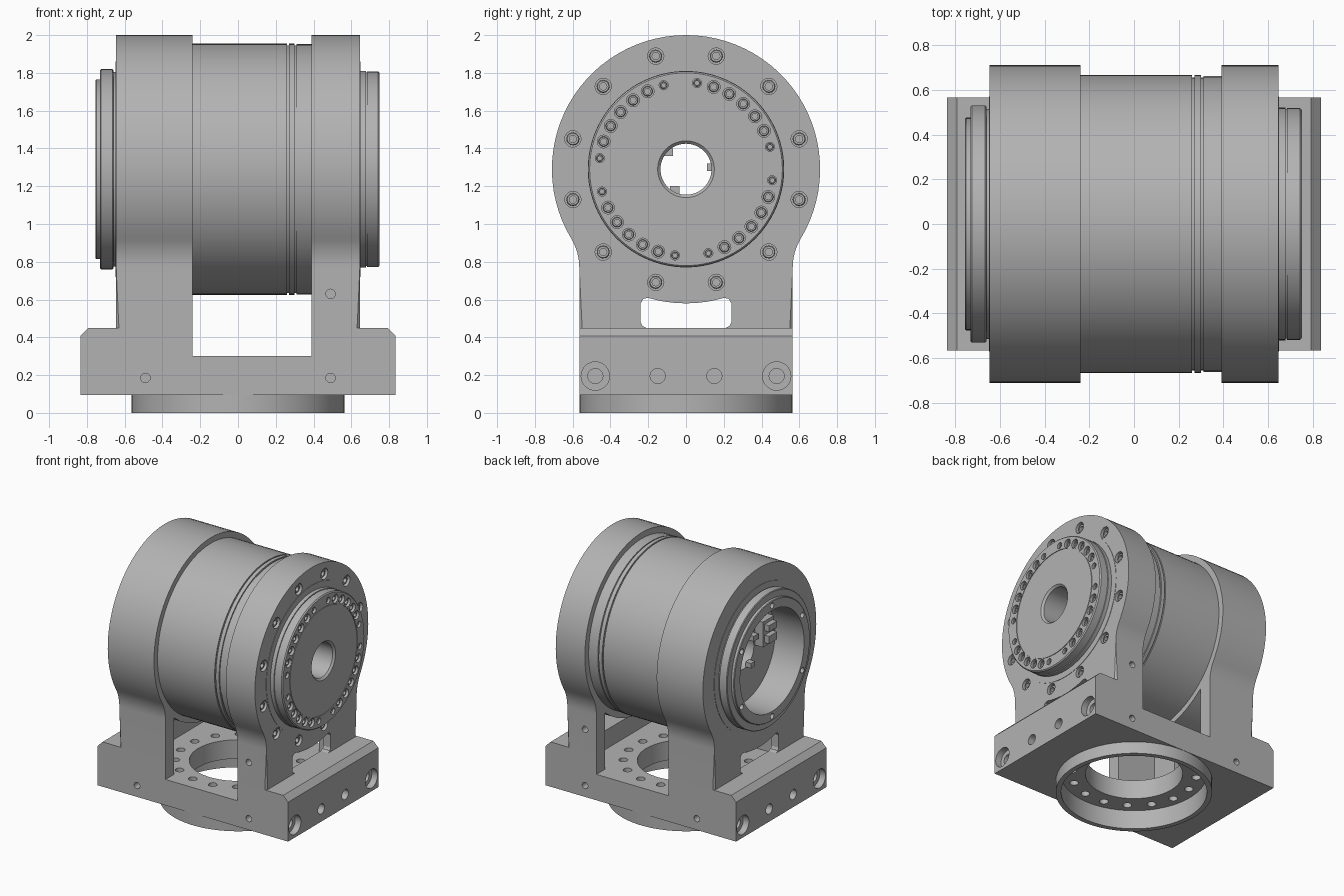
import bpy, bmesh
from math import sin, cos, pi, radians, sqrt, atan2
from mathutils import Matrix, Vector

if "Cube" in bpy.data.objects:
    bpy.data.objects.remove(bpy.data.objects["Cube"])

AXIS_Z = 1.29      # height of the drum axis
ARM_R = 0.71       # radius of the arm collars

grey = bpy.data.materials.new("machined grey")
grey.use_nodes = True
grey.diffuse_color = (0.45, 0.45, 0.45, 1)
grey.node_tree.nodes["Principled BSDF"].inputs["Base Color"].default_value = grey.diffuse_color

TURN = {"X": Matrix.Rotation(pi / 2, 4, "Y"), "Y": Matrix.Rotation(pi / 2, 4, "X"), "Z": Matrix()}


def finish(bm, name):
    bmesh.ops.recalc_face_normals(bm, faces=bm.faces)
    mesh = bpy.data.meshes.new(name)
    bm.to_mesh(mesh)
    bm.free()
    mesh.materials.append(grey)
    obj = bpy.data.objects.new(name, mesh)
    bpy.context.collection.objects.link(obj)
    return obj


def rod(bm, r, loc, axis, depth, seg=20):
    bmesh.ops.create_cone(bm, cap_ends=True, segments=seg, radius1=r, radius2=r, depth=depth,
                          matrix=Matrix.Translation(loc) @ TURN[axis])


def lathe(bm, profile, centre, axis="X", seg=96):
    """Turn a closed (position along axis, radius) profile."""
    rings = []
    for i in range(seg):
        a = 2 * pi * i / seg
        ring = []
        for t, r in profile:
            u, v = r * cos(a), r * sin(a)
            p = Vector((t, u, v) if axis == "X" else (u, v, t))
            ring.append(bm.verts.new(p + Vector(centre)))
        rings.append(ring)
    n = len(profile)
    for i in range(seg):
        a, b = rings[i], rings[(i + 1) % seg]
        for j in range(n):
            k = (j + 1) % n
            bm.faces.new((a[j], a[k], b[k], b[j]))


def prism(bm, outline, lo, hi, axis="X"):
    """Extrude a closed outline: (y, z) along X or (x, z) along Y."""
    def at(t, p):
        return (t, p[0], p[1]) if axis == "X" else (p[0], t, p[1])
    a = [bm.verts.new(at(lo, p)) for p in outline]
    b = [bm.verts.new(at(hi, p)) for p in outline]
    ends = [bm.faces.new(a), bm.faces.new(b)]
    for i in range(len(a)):
        j = (i + 1) % len(a)
        bm.faces.new((a[i], a[j], b[j], b[i]))
    return ends


def boolean(target, tool, mode="DIFFERENCE"):
    mod = target.modifiers.new("cut", "BOOLEAN")
    mod.operation, mod.object, mod.solver = mode, tool, "EXACT"
    bpy.context.view_layer.objects.active = target
    bpy.ops.object.modifier_apply(modifier=mod.name)
    bpy.data.objects.remove(tool)


def smooth(obj):
    bpy.ops.object.select_all(action="DESELECT")
    obj.select_set(True)
    bpy.context.view_layer.objects.active = obj
    bpy.ops.object.shade_smooth_by_angle(angle=radians(25))


def polar(r, degrees):
    """Point on a circle round the drum axis, clockwise from the top."""
    a = radians(degrees)
    return r * sin(a), AXIS_Z + r * cos(a)


def under_arc(half, steps=12):
    """Points along the underside of the collar, from +half to -half in y."""
    ys = [half - 2 * half * i / steps for i in range(steps + 1)]
    return [(y, AXIS_Z - sqrt(ARM_R ** 2 - y * y)) for y in ys]


# base block with a notch between the arms and chamfered ends
bm = bmesh.new()
prism(bm, [(-.835, .095), (.835, .095), (.835, .407), (.792, .45), (.39, .45), (.39, .3),
           (-.24, .3), (-.24, .45), (-.792, .45), (-.835, .407)], -.565, .565, "Y")
frame = finish(bm, "frame")

# arm outline: collar circle, concave neck, straight legs
HALF, FIL = .565, .3
drop = sqrt((ARM_R + FIL) ** 2 - (HALF + FIL) ** 2)
start = atan2(HALF + FIL, -drop)
side = [polar(ARM_R, i / 28 * start * 180 / pi) for i in range(29)]
sweep = atan2(drop, HALF + FIL)
for i in range(1, 9):
    a = sweep * (1 - i / 8)
    side.append((HALF + FIL - FIL * cos(a), AXIS_Z - drop + FIL * sin(a)))
side.append((HALF, .2))
outline = side + [(-y, z) for y, z in reversed(side[1:])]

for inner, outer in ((.39, .645), (-.24, -.645)):
    bm = bmesh.new()
    ends = prism(bm, outline, inner, outer)
    bmesh.ops.bevel(bm, geom=list(ends[1].edges), offset=.026, segments=1, affect="EDGES")
    boolean(frame, finish(bm, "arm"), "UNION")

# round foot under the base
bm = bmesh.new()
rod(bm, .563, (0, 0, .06), "Z", .12, 96)
boolean(frame, finish(bm, "foot"), "UNION")

# bore for the drum
bm = bmesh.new()
rod(bm, .55, (0, 0, AXIS_Z), "X", 2, 96)
boolean(frame, finish(bm, "drum_bore"))

# hollow between the legs and the window through both arms
bm = bmesh.new()
prism(bm, [(-.46, .3), (.46, .3)] + under_arc(.46), -.58, .58)
boolean(frame, finish(bm, "leg_pocket"))
bm = bmesh.new()
prism(bm, [(-.24, .48), (-.23, .46), (-.21, .45), (.21, .45), (.23, .46), (.24, .48), (.24, .58),
           (.225, .605)] + under_arc(.2) + [(-.225, .605), (-.24, .58)], -.9, .9)
boolean(frame, finish(bm, "window"))

# stepped opening through the foot and floor
bm = bmesh.new()
rod(bm, .525, (0, 0, 0), "Z", .3, 96)
boolean(frame, finish(bm, "foot_recess"))
bm = bmesh.new()
rod(bm, .35, (0, 0, .2), "Z", .4, 72)
for i in range(16):
    a = 2 * pi * (i + .5) / 16
    rod(bm, .032, (.45 * cos(a), .45 * sin(a), .24), "Z", .24)
boolean(frame, finish(bm, "floor_holes"))

# collar bolt holes, end holes and side holes
COLLAR = [polar(.62, 15 + 30 * i) for i in range(12)]
bm = bmesh.new()
for y, z in COLLAR:
    rod(bm, .043, (.645, y, z), "X", .1)
for s in (-1, 1):
    for y in (-.48, .48):
        rod(bm, .075, (s * .835, y, .195), "X", .1, 28)
    for y in (-.15, .15):
        rod(bm, .04, (s * .835, y, .195), "X", .16)
    for x, z in ((-.49, .185), (.49, .185), (.49, .63)):
        rod(bm, .025, (x, s * .565, z), "Y", .12)
boolean(frame, finish(bm, "bolt_holes"))
bm = bmesh.new()
for s in (-1, 1):
    for y in (-.48, .48):
        rod(bm, .04, (s * .75, y, .195), "X", .2)
boolean(frame, finish(bm, "deep_holes"))
smooth(frame)

# turned drum with grooves, output flange, rear rim, rear cavity and centre bore
bm = bmesh.new()
lathe(bm, [(-.755, .4), (-.755, .47), (-.75, .475), (-.73, .475), (-.73, .525), (-.725, .53),
           (-.665, .53), (-.66, .525), (-.66, .515), (-.648, .515), (-.648, .57), (-.3, .57),
           (-.3, .665), (.26, .665), (.26, .655), (.27, .655), (.27, .665), (.3, .665),
           (.3, .655), (.31, .655), (.31, .662), (.45, .662), (.45, .57), (.648, .57),
           (.648, .52), (.678, .52), (.678, .512), (.684, .512), (.684, .518), (.742, .518),
           (.75, .51), (.75, .424), (.745, .424), (.745, .418), (.75, .418), (.75, .15),
           (.735, .135), (-.5, .135), (-.5, .4)], (0, 0, AXIS_Z))
drum = finish(bm, "drum")

# flange screw holes: four groups of seven, end ones smaller; rear rim holes
FLANGE = [(*polar(.46, 90 * q + 7.3 + 11.3 * i), .024 if i in (0, 6) else .034)
          for q in range(4) for i in range(7)]
bm = bmesh.new()
for y, z, r in FLANGE:
    rod(bm, r, (.75, y, z), "X", .06, 16)
for i in range(6):
    rod(bm, .022, (-.755, *polar(.438, 60 * i)), "X", .08, 16)
boolean(drum, finish(bm, "flange_holes"))
smooth(drum)

# socket head screws
bm = bmesh.new()
for y, z, r, x in [(y, z, .043, .645) for y, z in COLLAR] + [(y, z, r, .75) for y, z, r in FLANGE]:
    lathe(bm, [(-.052, r * .45), (-.014, r * .45), (-.014, r * .7), (-.019, r * .8), (-.052, r * .8)],
          (x, y, z), seg=12)
smooth(finish(bm, "socket_screws"))

# connector block and cable clips in the rear cavity
bm = bmesh.new()
for loc, size in (((-.53, -.22, 1.39), (.08, .14, .2)), ((-.58, -.22, 1.35), (.06, .1, .06)),
                  ((-.58, -.22, 1.44), (.06, .1, .05)), ((-.52, -.1, 1.38), (.05, .06, .04)),
                  ((-.52, .13, 1.3), (.05, .04, .04)), ((-.52, -.06, 1.18), (.05, .05, .04))):
    bmesh.ops.create_cube(bm, size=1, matrix=Matrix.Translation(loc) @ Matrix.Diagonal((*size, 1)))
finish(bm, "connector")
